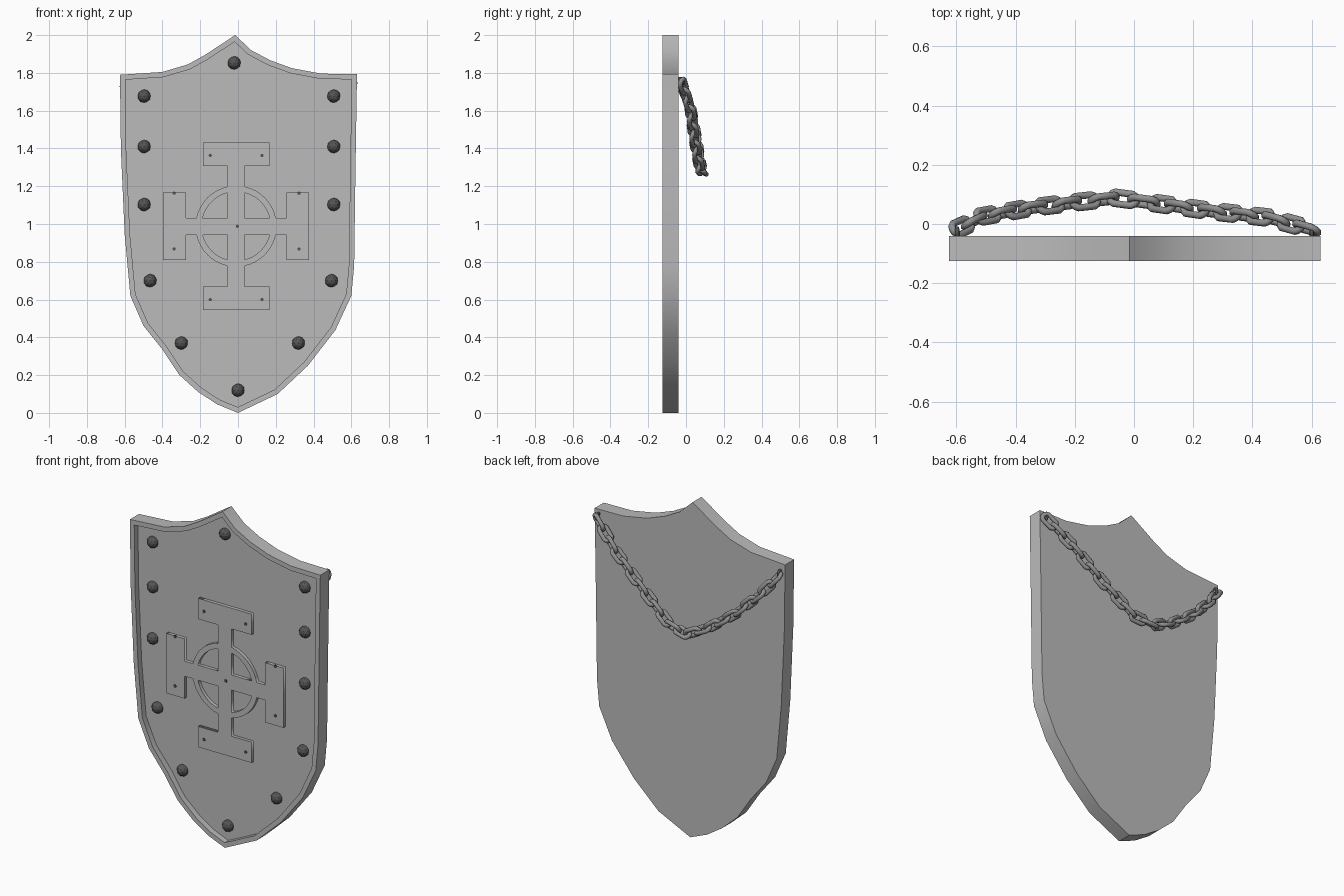
import bpy, bmesh, math
from mathutils import Vector, Matrix

cube = bpy.data.objects.get("Cube")
if cube:
    bpy.data.objects.remove(cube, do_unlink=True)


def material(name, v):
    m = bpy.data.materials.new(name)
    m.use_nodes = True
    m.diffuse_color = (v, v, v, 1)
    m.node_tree.nodes["Principled BSDF"].inputs["Base Color"].default_value = (v, v, v, 1)
    return m


SHIELD = material("shield grey", 0.5)
CHAIN = material("chain grey", 0.28)
DARK = material("dark iron", 0.09)


def add(name, bm, mat, smooth=None):
    bmesh.ops.recalc_face_normals(bm, faces=bm.faces)
    me = bpy.data.meshes.new(name)
    bm.to_mesh(me)
    bm.free()
    me.materials.append(mat)
    ob = bpy.data.objects.new(name, me)
    bpy.context.collection.objects.link(ob)
    select(ob)
    if smooth:
        bpy.ops.object.shade_smooth_by_angle(angle=math.radians(smooth))
    return ob


def select(ob):
    bpy.ops.object.select_all(action='DESELECT')
    ob.select_set(True)
    bpy.context.view_layer.objects.active = ob


# Shield board: outline extruded, then the front inset to leave a raised rim
BACK, FRONT, FACE = -0.04, -0.125, -0.09
outline = [(-0.015, 2.0), (0.07, 1.92), (0.17, 1.867), (0.285, 1.825), (0.44, 1.796),
           (0.63, 1.793), (0.622, 1.29), (0.615, 0.78), (0.60, 0.62), (0.515, 0.437),
           (0.37, 0.25), (0.21, 0.10), (0.0, 0.0), (-0.11, 0.045), (-0.21, 0.11),
           (-0.31, 0.20), (-0.40, 0.335), (-0.50, 0.46), (-0.57, 0.62), (-0.60, 0.945),
           (-0.62, 1.395), (-0.625, 1.79), (-0.40, 1.805), (-0.265, 1.845), (-0.175, 1.895)]
bm = bmesh.new()
rear = bm.faces.new([bm.verts.new((x, BACK, z)) for x, z in outline])
ext = bmesh.ops.extrude_face_region(bm, geom=[rear], use_keep_orig=True)
front = [f for f in ext["geom"] if isinstance(f, bmesh.types.BMFace)][0]
bmesh.ops.translate(bm, verts=front.verts, vec=(0, FRONT - BACK, 0))
bmesh.ops.recalc_face_normals(bm, faces=bm.faces)
bmesh.ops.inset_region(bm, faces=[front], thickness=0.028, use_even_offset=True)
ext = bmesh.ops.extrude_discrete_faces(bm, faces=[front])
bmesh.ops.translate(bm, verts=ext["faces"][0].verts, vec=(0, FACE - FRONT, 0))
add("shield_board", bm, SHIELD, 35)

# Studs around the border
stud_spots = [(-0.02, 1.853), (0.0, 0.12), (-0.3, 0.37), (0.32, 0.37), (-0.465, 0.70), (0.495, 0.70)]
stud_spots += [(x, z) for x in (-0.497, 0.507) for z in (1.677, 1.41, 1.103)]
bm = bmesh.new()
for x, z in stud_spots:
    bmesh.ops.create_icosphere(bm, subdivisions=2, radius=0.035,
                               matrix=Matrix.Translation((x, FACE, z)))
add("border_studs", bm, DARK)

# Cross emblem: mirrored quarter outlines around a ring, with four open quadrants
CX, CZ, HALF, RING, HOLE = -0.01, 0.988, 0.045, 0.215, 0.183


def arc(r, steps=8):
    a0 = math.asin(HALF / r)
    a1 = math.pi / 2 - a0
    return [(r * math.cos(a0 + (a1 - a0) * i / steps), r * math.sin(a0 + (a1 - a0) * i / steps))
            for i in range(steps + 1)]


quarter = ([(0.386, 0.178), (0.266, 0.178), (0.266, HALF)] + arc(RING)
           + [(HALF, 0.32), (0.176, 0.32), (0.176, 0.443)])
hole = [(HALF, HALF)] + arc(HOLE)
curve = bpy.data.curves.new("cross_emblem", 'CURVE')
curve.dimensions = '2D'
curve.fill_mode = 'BOTH'
curve.extrude = 0.012


def spline(points):
    s = curve.splines.new('POLY')
    s.points.add(len(points) - 1)
    for p, (u, v) in zip(s.points, points):
        p.co = (u, v, 0, 1)
    s.use_cyclic_u = True


loop = []
for sx, sy in ((1, 1), (-1, 1), (-1, -1), (1, -1)):
    pts = [(sx * u, sy * v) for u, v in quarter]
    loop += pts if sx == sy else pts[::-1]
    spline([(sx * u, sy * v) for u, v in hole])
spline(loop)
emblem = bpy.data.objects.new("cross_emblem", curve)
bpy.context.collection.objects.link(emblem)
emblem.location = (CX, FACE - 0.008, CZ)
emblem.rotation_euler = (math.pi / 2, 0, 0)
curve.materials.append(SHIELD)
select(emblem)
bpy.ops.object.convert(target='MESH')

# Small pins holding the emblem
pins = [(-0.003, 0.988)]
pins += [(x, z) for x in (-0.147, 0.127) for z in (1.363, 0.60)]
pins += [(x, z) for x in (-0.338, 0.323) for z in (1.163, 0.868)]
bm = bmesh.new()
for x, z in pins:
    bmesh.ops.create_cone(bm, cap_ends=True, segments=8, radius1=0.009, radius2=0.009, depth=0.008,
                          matrix=Matrix.Translation((x, FACE - 0.02, z)) @ Matrix.Rotation(math.pi / 2, 4, 'X'))
add("emblem_pins", bm, DARK)


# Chain: stretched rings with alternating roll along the hanging path
def link_ring(bm, mat, major=0.023, minor=0.0125, stretch=0.0235, n=12, m=8):
    rings = []
    for i in range(n):
        a = 2 * math.pi * (i + 0.5) / n
        c, s = math.cos(a), math.sin(a)
        row = []
        for j in range(m):
            b = 2 * math.pi * j / m
            r = major + minor * math.cos(b)
            p = Vector((r * c + math.copysign(stretch, c), r * s, minor * math.sin(b)))
            row.append(bm.verts.new(mat @ p))
        rings.append(row)
    for i in range(n):
        p, q = rings[i], rings[(i + 1) % n]
        for j in range(m):
            k = (j + 1) % m
            bm.faces.new((p[j], q[j], q[k], p[k]))


def walk(path, d):
    """Position and direction at distance d along the path."""
    for a, b in zip(path, path[1:]):
        length = (b - a).length
        if d <= length or b is path[-1]:
            return a + (b - a) * (d / length), (b - a).normalized()
        d -= length


path = [Vector(p) for p in ((0.605, -0.02, 1.75), (0.45, 0.022, 1.61), (0.25, 0.045, 1.44),
                            (0.06, 0.072, 1.295), (-0.06, 0.088, 1.275), (-0.2, 0.073, 1.345),
                            (-0.35, 0.055, 1.455), (-0.5, 0.028, 1.60), (-0.6, -0.018, 1.725))]
total = sum((b - a).length for a, b in zip(path, path[1:]))
count = 22
bm = bmesh.new()
for i in range(count):
    pos, t = walk(path, 0.03 + (total - 0.06) * i / (count - 1))
    side = t.cross(Vector((0, 1, 0))).normalized()
    basis = Matrix((t, side, t.cross(side))).transposed().to_4x4()
    roll = Matrix.Rotation(math.radians(30 + 90 * (i % 2)), 4, 'X')
    link_ring(bm, Matrix.Translation(pos) @ basis @ roll)
add("chain", bm, CHAIN, 60)

# Eyelets fixing the chain ends to the back
bm = bmesh.new()
for x, z in ((0.6, 1.755), (-0.597, 1.735)):
    link_ring(bm, Matrix.Translation((x, -0.03, z)) @ Matrix.Rotation(math.pi / 2, 4, 'Y'),
              major=0.016, minor=0.007, stretch=0.002)
add("chain_eyelets", bm, DARK, 60)
